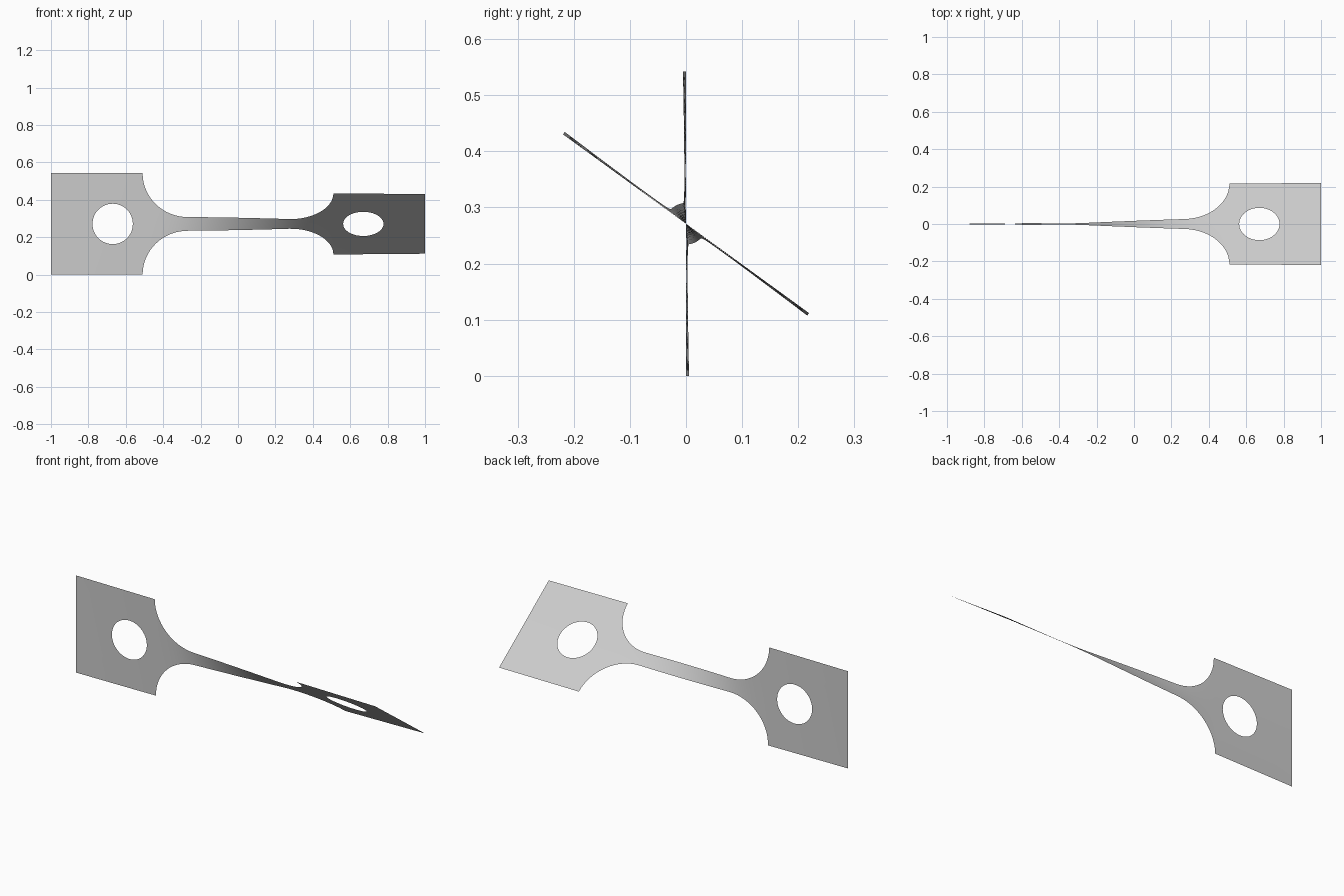
import bpy, bmesh, math

cube = bpy.data.objects.get("Cube")
if cube:
    bpy.data.objects.remove(cube, do_unlink=True)

HALF_WIDTH, NECK = 0.271, 0.037      # half heights of grip and neck
GRIP_X, NECK_X = 0.51, 0.27          # where the fillet starts and ends
HOLE_X, HOLE_R = 0.67, 0.108
TWIST = math.radians(54)
SIDE = 16                            # divisions across the strip


def half_width(x):
    x = abs(x)
    if x >= GRIP_X:
        return HALF_WIDTH
    if x <= NECK_X:
        return NECK
    t = (x - NECK_X) / (GRIP_X - NECK_X)
    return NECK + (HALF_WIDTH - NECK) * (1 - math.sqrt(max(0, 1 - t * t)))


# Twist builds up fastest where the strip is narrow
STEPS = 800
total = [0.0]
for i in range(STEPS):
    total.append(total[-1] + half_width(-1 + 2 * (i + 0.5) / STEPS) ** -1.7)


def twisted(x, s):
    f = min(max((x + 1) / 2 * STEPS, 0), STEPS)
    i = min(int(f), STEPS - 1)
    a = TWIST * (total[i] + (total[i + 1] - total[i]) * (f - i)) / total[-1]
    return (x, -s * math.sin(a), HALF_WIDTH + s * math.cos(a))


bm = bmesh.new()


def add_sheet(rows):
    """Quads between successive rows of (x, s) points."""
    verts = [[bm.verts.new(twisted(*p)) for p in row] for row in rows]
    for a, b in zip(verts, verts[1:]):
        for j in range(len(a) - 1):
            bm.faces.new((a[j], b[j], b[j + 1], a[j + 1]))


def lerp(a, b, t):
    return a + (b - a) * t


# Neck with its fillets, columns closer together near the steep fillet ends
arc = [NECK_X + (GRIP_X - NECK_X) * math.sin(math.pi / 2 * i / 16) for i in range(17)]
columns = [-x for x in reversed(arc)]
columns += [lerp(-NECK_X, NECK_X, i / 40) for i in range(1, 40)] + arc
add_sheet([[(x, half_width(x) * (1 - 2 * j / SIDE)) for j in range(SIDE + 1)]
           for x in columns])

# Grips: rings from the round hole out to the rectangular edge
corners = [(GRIP_X, HALF_WIDTH), (GRIP_X, -HALF_WIDTH),
           (1, -HALF_WIDTH), (1, HALF_WIDTH)]
edge = []
for k in range(4):
    p, q = corners[k], corners[(k + 1) % 4]
    edge += [(lerp(p[0], q[0], j / SIDE), lerp(p[1], q[1], j / SIDE))
             for j in range(SIDE)]
edge.append(edge[0])
for sign in (-1, 1):
    rows = []
    for ring in range(5):
        row = []
        for x, s in edge:
            a = math.atan2(s, x - HOLE_X)
            hx, hs = HOLE_X + HOLE_R * math.cos(a), HOLE_R * math.sin(a)
            row.append((sign * lerp(hx, x, ring / 4), lerp(hs, s, ring / 4)))
        rows.append(row)
    add_sheet(rows)

bmesh.ops.remove_doubles(bm, verts=bm.verts, dist=0.0002)
bmesh.ops.recalc_face_normals(bm, faces=bm.faces)
# Face the sheet forward
bm.faces.ensure_lookup_table()
if sum(f.normal.y for f in bm.faces) > 0:
    bmesh.ops.reverse_faces(bm, faces=bm.faces)
for f in bm.faces:
    f.smooth = True

mesh = bpy.data.meshes.new("twisted_strip")
bm.to_mesh(mesh)
bm.free()
strip = bpy.data.objects.new("twisted_strip", mesh)
bpy.context.collection.objects.link(strip)

grey = bpy.data.materials.new("light_grey")
grey.use_nodes = True
colour = (0.6, 0.6, 0.6, 1)
grey.diffuse_color = colour
grey.node_tree.nodes["Principled BSDF"].inputs["Base Color"].default_value = colour
mesh.materials.append(grey)
